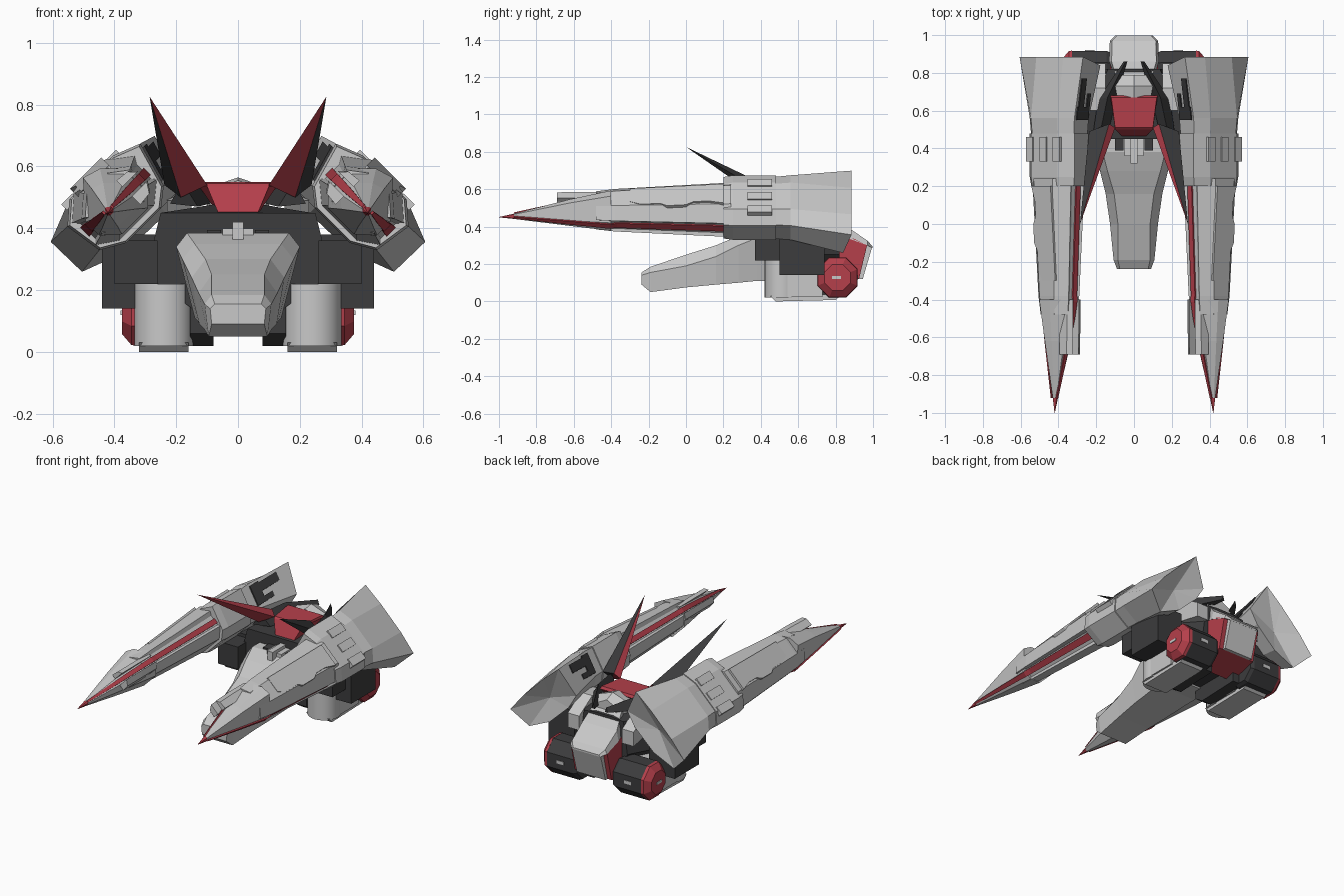
import bpy, bmesh, math

if "Cube" in bpy.data.objects:
    bpy.data.objects.remove(bpy.data.objects["Cube"])


def material(name, rgb):
    m = bpy.data.materials.new(name)
    m.diffuse_color = (*rgb, 1)
    m.use_nodes = True
    m.node_tree.nodes["Principled BSDF"].inputs["Base Color"].default_value = m.diffuse_color
    return m


LIGHT = material("light grey", (0.58, 0.58, 0.58))
DARK = material("dark grey", (0.045, 0.045, 0.047))
RED = material("crimson", (0.46, 0.05, 0.07))


def mesh(name, verts, faces, mat, smooth=False):
    bm = bmesh.new()
    vs = [bm.verts.new(v) for v in verts]
    for f in faces:
        bm.faces.new([vs[i] for i in f])
    bmesh.ops.recalc_face_normals(bm, faces=bm.faces)
    for f in bm.faces:
        f.smooth = smooth and len(f.verts) == 4 and abs(f.normal.z) < 0.5
    me = bpy.data.meshes.new(name)
    bm.to_mesh(me)
    bm.free()
    me.materials.append(mat)
    ob = bpy.data.objects.new(name, me)
    bpy.context.collection.objects.link(ob)
    return ob


def loft(name, rings, mat, pair=False, smooth=False, dent=None):
    """Skin equal-length rings; pair adds a mirrored copy; dent sinks the end cap."""
    n = len(rings[0])
    verts = [p for r in rings for p in r]
    faces = [(k * n + i, k * n + (i + 1) % n, (k + 1) * n + (i + 1) % n, (k + 1) * n + i)
             for k in range(len(rings) - 1) for i in range(n)]
    faces.append(tuple(range(n)))
    last = (len(rings) - 1) * n
    if dent:
        c = [sum(p[a] for p in rings[-1]) / n for a in range(3)]
        verts.append((c[0], c[1] - dent, c[2]))
        faces += [(last + i, last + (i + 1) % n, len(verts) - 1) for i in range(n)]
    else:
        faces.append(tuple(range(last, last + n)))
    sides = ((1, "_right"), (-1, "_left")) if pair else ((1, ""),)
    for s, suffix in sides:
        mesh(name + suffix, [(s * x, y, z) for x, y, z in verts], faces, mat, smooth)


def box(name, x0, x1, y0, y1, z0, z1, mat, pair=False):
    ring = lambda y: [(x0, y, z0), (x1, y, z0), (x1, y, z1), (x0, y, z1)]
    loft(name, [ring(y0), ring(y1)], mat, pair)


def side_prism(name, profile, x0, x1, mat, pair=False):
    loft(name, [[(x, y, z) for y, z in profile] for x in (x0, x1)], mat, pair)


# Pods use a frame rolled 45 degrees: u runs outward-down, v outward-up
R = math.sqrt(0.5)


def pod(u, v, y):
    return (0.39 + R * (u + v), y, 0.48 + R * (v - u))


def section(pts, y, k=1.0, du=0.0):
    return [pod(u * k + du, v * k, y) for u, v in pts]


def pod_box(name, u0, u1, v0, v1, y0, y1, mat):
    pts = [(u0, v0), (u1, v0), (u1, v1), (u0, v1)]
    loft(name, [section(pts, y0), section(pts, y1)], mat, True)


# Barrel section has a shallow channel along each narrow edge
BARREL = [(-.15, .07), (-.07, .13), (.07, .13), (.15, .06), (.132, .04), (.132, -.03),
          (.147, -.045), (.08, -.09), (-.08, -.09), (-.147, -.035), (-.135, -.02), (-.135, .045)]
COLLAR = [(-.19, .085), (-.10, .12), (.10, .12), (.167, .062),
          (.148, -.065), (.07, -.11), (-.09, -.11), (-.147, -.065)]
TAIL = [(-.24, .07), (-.10, .08), (.10, .08), (.24, .065),
        (.237, -.075), (.09, -.13), (-.09, -.135), (-.19, -.11)]
SPIKE = [(-.11, .05), (-.04, .12), (.02, .138), (.115, .03),
         (.115, -.03), (.06, -.08), (-.06, -.08), (-.11, -.03)]

# Long pods
loft("pod_barrel", [section(BARREL, -.48, .70), section(BARREL, -.38, .78),
                    section(BARREL, .24)], LIGHT, True)
loft("pod_spike", [section(SPIKE, -.92, .13, .036), section(SPIKE, -.62, .66, .012),
                   section(SPIKE, -.40)], LIGHT, True)
loft("pod_spike_tip", [section(SPIKE, -1.0, .01, .042), section(SPIKE, -.92, .13, .036)], RED, True)
loft("pod_collar", [section(COLLAR, .20, .95), section(COLLAR, .25),
                    section(COLLAR, .48)], LIGHT, True)
rear = [pod(u, v, .885 if v > 0 else .84) for u, v in TAIL]
loft("pod_tail", [section(COLLAR, .48, .96), section(COLLAR, .56, 1.0), rear], LIGHT, True, dent=.05)

# Red stripes on both narrow edges of the pods: (y, u, half height)
inner = [(.215, -.138, .016), (-.37, -.112, .015), (-.41, -.114, .015), (-.50, -.097, .014),
         (-.62, -.065, .013), (-.92, .0205, .006)]
outer = [(.215, .136, .021), (-.37, .112, .017), (-.41, .119, .016), (-.50, .107, .014),
         (-.62, .092, .013), (-.92, .052, .006)]
for label, path, c in (("inner", inner, .005), ("outer", outer, .010)):
    loft("pod_stripe_" + label,
         [[pod(u - .004, c - h, y), pod(u + .004, c - h, y),
           pod(u + .004, c + h, y), pod(u - .004, c + h, y)] for y, u, h in path], RED, True)

# Armour plate with a stepped edge on the outer face of each pod
edge = [(.20, .075), (.12, .055), (.04, .055), (0, .075), (-.1, .075),
        (-.14, .055), (-.24, .055), (-.30, .03)]
loft("pod_armour", [[pod(-.068, .100 + .042 * (y + .4) / .6, y), pod(u, .100 + .042 * (y + .4) / .6, y),
                     pod(u, .07, y), pod(-.068, .07, y)] for y, u in edge], LIGHT, True)
# Square-ended guards on both sides of the inner stripe
for s, label in ((1, "upper"), (-1, "lower")):
    guard = lambda y, k: [pod(-.122 * k, s * .022 + .005, y), pod(-.10 * k, s * .05, y),
                          pod(-.05, s * .055, y), pod(-.05, s * .022 + .005, y)]
    loft("pod_guard_" + label, [guard(-.69, .96), guard(-.55, 1), guard(-.40, 1)], LIGHT, True)

# Raised blocks on the collar, dark hatch on the tail's inner face
for i, u in enumerate((-.12, -.02, .08)):
    pod_box("collar_block_%d" % i, u, u + .05, .10, .127, .33, .46, LIGHT)


def hatch(y, v0, v1):
    base = lambda v: -.192 - (y - .55) * .154 + .285 * (.08 - v)
    return [pod(base(v) + d, v, y) for v, d in ((v0, .004), (v0, -.004), (v1, -.004), (v1, .004))]


for i, (y0, y1, v0, v1) in enumerate(((.55, .62, -.05, .07), (.62, .77, .01, .06), (.62, .69, -.05, -.02))):
    loft("tail_hatch_%d" % i, [hatch(y0, v0, v1), hatch(y1, v0, v1)], DARK, True)


# Nose and forward hull
def hull(y, wt, zt, wm, zm, wb, zb):
    return [(-wt, y, zt), (wt, y, zt), (wm, y, zm), (wb, y, zb), (-wb, y, zb), (-wm, y, zm)]


nose = [hull(-.238, .075, .155, .09, .14, .085, .09), hull(-.19, .085, .185, .108, .155, .095, .05),
        hull(0, .085, .25, .127, .19, .11, .075), hull(.16, .105, .30, .15, .24, .125, .09),
        hull(.28, .14, .35, .18, .30, .13, .10), hull(.38, .165, .385, .20, .34, .14, .11),
        hull(.50, .165, .385, .19, .34, .14, .11)]
loft("nose_hull", nose, LIGHT)
box("canopy_block", -.05, .05, .36, .50, .36, .40, LIGHT)
box("canopy_ridge", -.018, .018, .32, .52, .36, .42, LIGHT)
box("canopy_vent", .055, .10, .39, .50, .37, .395, DARK, True)


# Dark core with shoulders
def core(y, k, top):
    half = [(.06, top), (.25 * k, .45), (.30 * k, .25), (.12, .12)]
    return [(x, y, z) for x, z in half] + [(-x, y, z) for x, z in reversed(half)]


loft("core", [core(.45, 1, .45), core(.60, .95, .48), core(.82, .55, .46)], DARK)
box("shoulder_strut", .26, .44, .50, .74, .14, .38, DARK, True)
box("shoulder_bracket", .26, .40, .37, .50, .22, .36, DARK, True)
side_prism("hip_plate", [(.60, .49), (.72, .50), (.85, .42), (.85, .33), (.70, .36)], .15, .23, LIGHT, True)

# Chest plate and head
loft("chest_plate", [[(-.06, .46, .44), (.06, .46, .44), (.06, .60, .44), (-.06, .60, .44)],
                     [(-.10, .50, .535), (.10, .50, .535), (.125, .68, .535), (-.125, .68, .535)],
                     [(-.10, .51, .545), (.10, .51, .545), (.12, .67, .55), (-.12, .67, .55)]], RED)
head = lambda y, w, z: [(-w, y, .44), (w, y, .44), (w, y, z - .035), (0, y, z), (-w, y, z - .035)]
loft("head", [head(.67, .09, .555), head(.73, .10, .565), head(.79, .07, .54)], LIGHT)
box("head_visor", -.06, .06, .664, .672, .50, .535, DARK)

# Swept horn fins: red inner half, dark outer half
A, B, C, T = (.10, .51, .54), (.132, .53, .572), (.238, .49, .54), (.286, 0, .826)
D = (.185, .47, .50)
for s, side in ((1, "right"), (-1, "left")):
    for label, tri, mat in (("red", (A, B, D), RED), ("dark", (B, C, D), DARK)):
        mesh("horn_%s_%s" % (label, side), [(s * x, y, z) for x, y, z in (*tri, T)],
             [(0, 1, 3), (1, 2, 3), (2, 0, 3), (0, 1, 2)], mat)
loft("back_blade", [[(.035, .86, .50), (.055, .86, .50), (.045, .86, .53)],
                    [(.09, .68, .48), (.19, .66, .48), (.14, .67, .56)],
                    [(.13, .51, .47), (.22, .46, .48), (.18, .48, .55)]], DARK, True)

# Tail block with overhanging cover and red skirt
side_prism("tail_block", [(.74, .45), (.88, .36), (.995, .29), (.945, .12), (.80, .12)], -.10, .10, LIGHT)
loft("tail_cover", [[(-w, y, z0), (w, y, z0), (w * .9, y, z1), (-w * .9, y, z1)] for y, w, z0, z1 in
                    ((.76, .10, .36, .51), (.86, .132, .34, .40), (.97, .128, .30, .325), (.997, .10, .285, .295))],
     LIGHT)
side_prism("tail_skirt", [(.74, .36), (.90, .335), (.968, .30), (.925, .12), (.74, .07)], -.128, .128, RED)

# Legs: rounded shin, body, sole
ring = lambda z, r: [(.24 + r * math.cos(a * math.pi / 12), .515 + r * math.sin(a * math.pi / 12), z)
                     for a in range(24)]
loft("shin_cylinder", [ring(.02, .095), ring(.22, .095)], LIGHT, True, smooth=True)
box("leg_body", .15, .33, .52, .73, .025, .20, LIGHT, True)
side_prism("sole", [(.45, .03), (.48, 0), (.80, .008), (.84, .04)], .16, .32, LIGHT, True)
side_prism("inner_leg", [(.46, .06), (.52, .02), (.80, .03), (.80, .2), (.46, .2)], .08, .155, DARK, True)


# Octagonal thruster drums with red end caps
def octagon(x, r):
    return [(x, .81 + r * math.cos((i + .5) * math.pi / 4), .128 + r * math.sin((i + .5) * math.pi / 4))
            for i in range(8)]


loft("thruster_drum", [octagon(.125, .105), octagon(.145, .116), octagon(.33, .116)], DARK, True)
loft("thruster_cap", [octagon(.328, .117), octagon(.345, .114), octagon(.376, .075)], RED, True)
box("cap_slot", .372, .380, .78, .83, .12, .135, LIGHT, True)
box("drum_slot", .21, .26, .912, .920, .12, .14, LIGHT, True)
